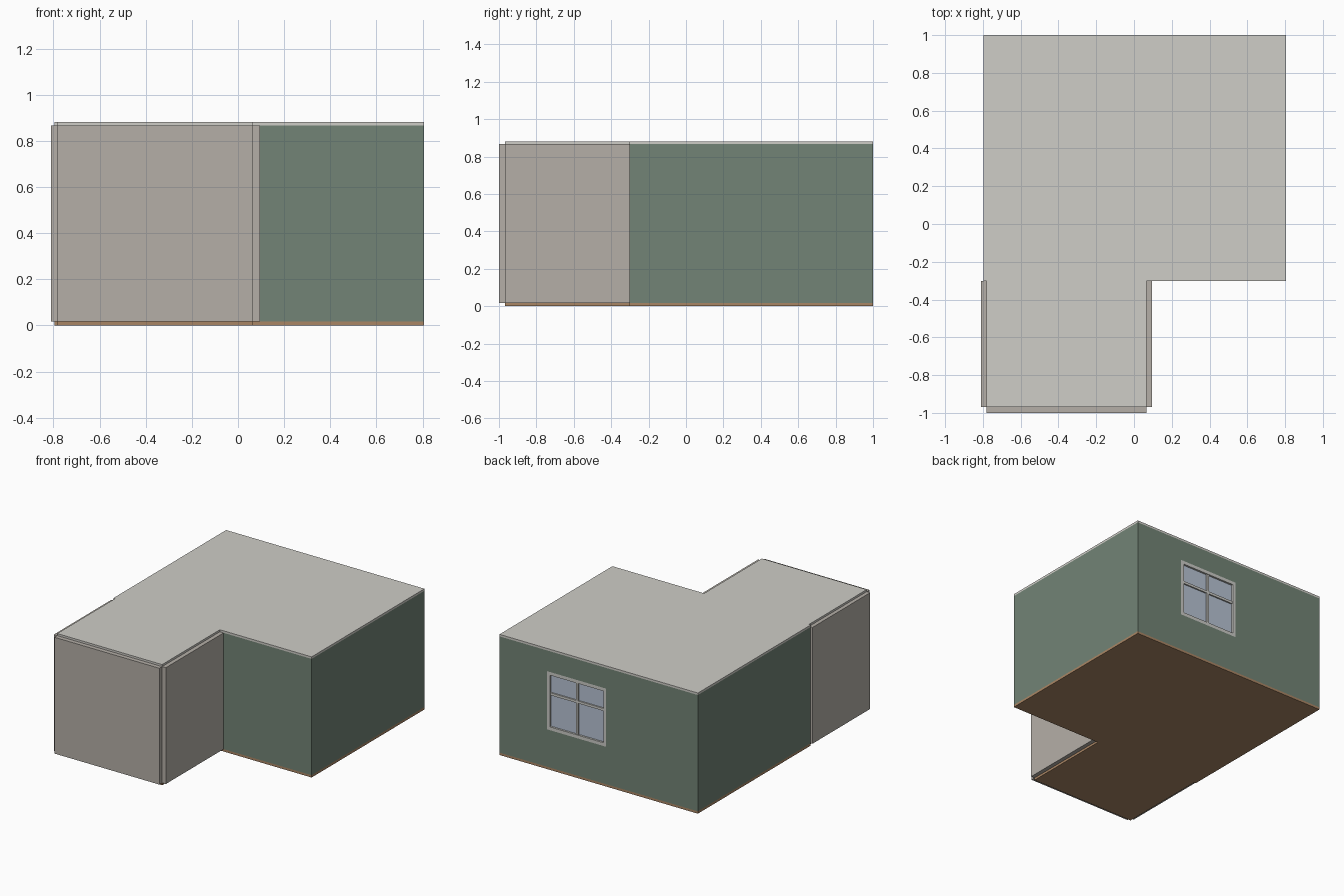
import bpy
import bmesh

if "Cube" in bpy.data.objects:
    bpy.data.objects.remove(bpy.data.objects["Cube"])


def material(name, rgb):
    m = bpy.data.materials.new(name)
    m.diffuse_color = (*rgb, 1)
    m.use_nodes = True
    m.node_tree.nodes["Principled BSDF"].inputs["Base Color"].default_value = m.diffuse_color
    return m


GREEN = material("green_paint", (0.17, 0.23, 0.18))
STONE = material("warm_grey", (0.46, 0.43, 0.39))
CEIL = material("ceiling_white", (0.62, 0.61, 0.57))
WOOD = material("wood_floor", (0.40, 0.24, 0.13))
TRIM = material("trim_white", (0.60, 0.60, 0.57))
GLASS = material("window_glass", (0.48, 0.55, 0.66))


def finish(name, bm, mat):
    bmesh.ops.recalc_face_normals(bm, faces=bm.faces)
    me = bpy.data.meshes.new(name)
    bm.to_mesh(me)
    bm.free()
    ob = bpy.data.objects.new(name, me)
    me.materials.append(mat)
    bpy.context.collection.objects.link(ob)
    return ob


def prism(bm, outline, z0, z1):
    face = bm.faces.new([bm.verts.new((x, y, z0)) for x, y in outline])
    ext = bmesh.ops.extrude_face_region(bm, geom=[face], use_keep_orig=True)
    top = [v for v in ext["geom"] if isinstance(v, bmesh.types.BMVert)]
    bmesh.ops.translate(bm, verts=top, vec=(0, 0, z1 - z0))


def boxes(name, mat, *parts):
    """Each part is (x0, x1, y0, y1, z0, z1)."""
    bm = bmesh.new()
    for x0, x1, y0, y1, z0, z1 in parts:
        prism(bm, [(x0, y0), (x1, y0), (x1, y1), (x0, y1)], z0, z1)
    return finish(name, bm, mat)


# Key plan lines
L, R, B, F = -0.796, 0.806, 1.0, -0.302        # main room
IL, IR, IF = -0.782, 0.065, -0.968             # inside of the front room
T = 0.03                                       # wall thickness
Z0, Z1, H = 0.017, 0.866, 0.881

# L-shaped floor and ceiling
plan = [(L, F), (IL, F), (IL, IF), (IR, IF), (IR, F), (R, F), (R, B), (L, B)]
for name, z0, z1, mat in (("floor", 0, Z0, WOOD), ("ceiling", Z1, H, CEIL)):
    bm = bmesh.new()
    prism(bm, plan, z0, z1)
    finish(name, bm, mat)

# Main room side walls
boxes("left_wall", GREEN, (L, L + T, F, B, Z0, Z1))
boxes("right_wall", GREEN, (R - T, R, F, B, Z0, Z1))

# Back wall, left open around the window
WX0, WX1, WZ0, WZ1 = -0.056, 0.423, 0.29, 0.715
boxes("back_wall", GREEN,
      (L + T, WX0, B - T, B, Z0, Z1), (WX1, R - T, B - T, B, Z0, Z1),
      (WX0, WX1, B - T, B, Z0, WZ0), (WX0, WX1, B - T, B, WZ1, Z1))

# Dividing wall with a doorway between the rooms
DX0, DX1, DZ = -0.41, 0.0, 0.70
boxes("dividing_wall", GREEN,
      (L + T, DX0, F, F + T, Z0, Z1), (DX1, R - T, F, F + T, Z0, Z1),
      (DX0, DX1, F, F + T, DZ, Z1))

# Front room walls, meeting at open corners
boxes("front_room_front_wall", STONE, (IL, IR, -1.0, IF, Z0, Z1))
boxes("front_room_left_wall", STONE, (-0.81, IL, IF, F, Z0, Z1))
boxes("front_room_right_wall", STONE, (IR, 0.095, IF, F, Z0, Z1))

# Window frame, mullion, transom and glass
W, MX, TZ = 0.024, (WX0 + WX1) / 2, 0.553
Y0, Y1 = B - T, B
boxes("window_frame", TRIM,
      (WX0, WX0 + W, Y0, Y1, WZ0, WZ1), (WX1 - W, WX1, Y0, Y1, WZ0, WZ1),
      (WX0 + W, WX1 - W, Y0, Y1, WZ0, WZ0 + W),
      (WX0 + W, WX1 - W, Y0, Y1, WZ1 - W, WZ1))
M = 0.009
boxes("window_bars", TRIM,
      (MX - M, MX + M, Y0 + 0.005, Y1 - 0.004, WZ0 + W, WZ1 - W),
      (WX0 + W, MX - M, Y0 + 0.005, Y1 - 0.004, TZ - M, TZ + M),
      (MX + M, WX1 - W, Y0 + 0.005, Y1 - 0.004, TZ - M, TZ + M))
boxes("window_glass", GLASS,
      (WX0 + W, WX1 - W, B - 0.018, B - 0.014, WZ0 + W, WZ1 - W))
